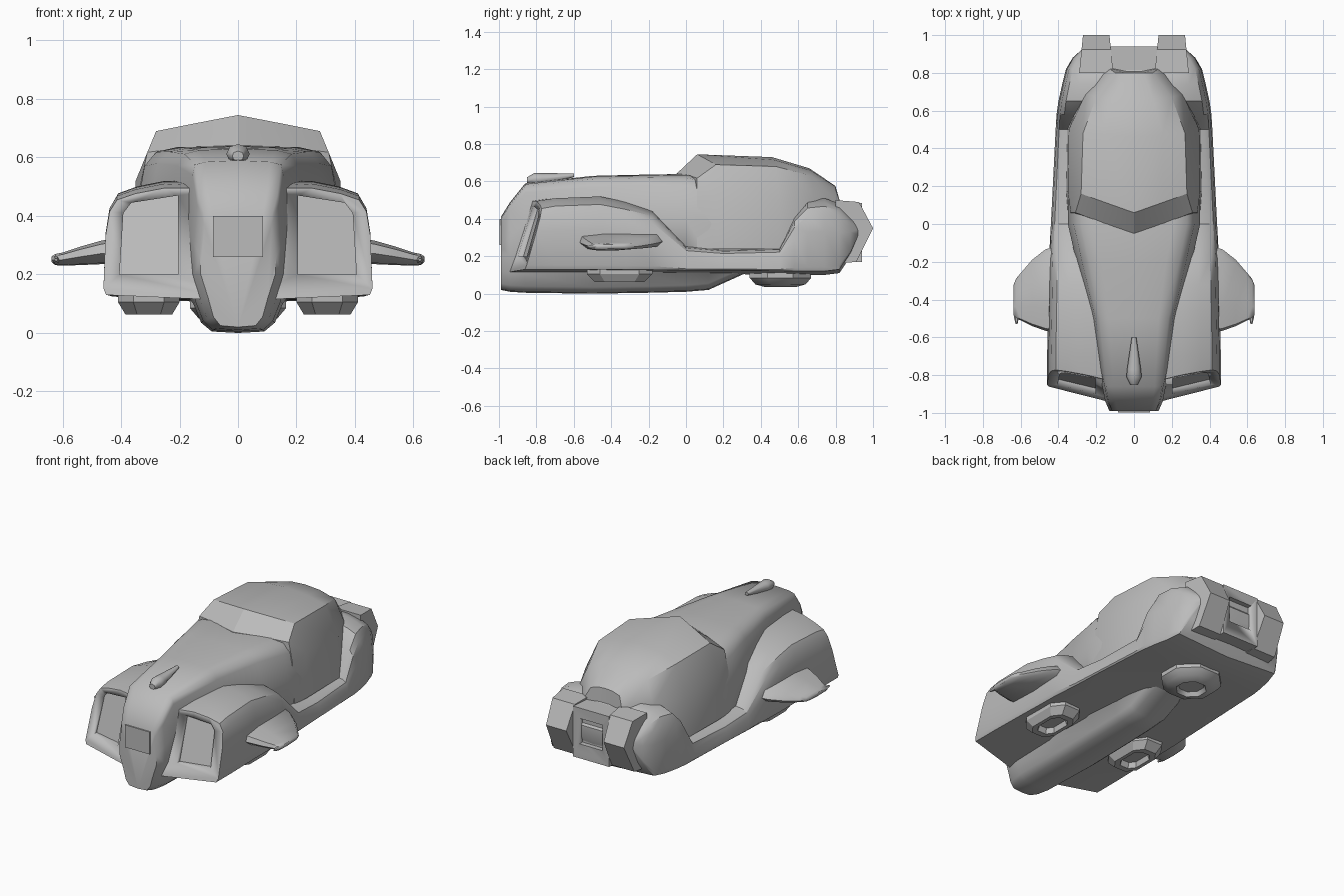
import bpy, bmesh, math

if "Cube" in bpy.data.objects:
    bpy.data.objects.remove(bpy.data.objects["Cube"])

paint = bpy.data.materials.new("grey_paint")
paint.diffuse_color = (.5, .5, .5, 1)
paint.use_nodes = True
paint.node_tree.nodes["Principled BSDF"].inputs["Base Color"].default_value = paint.diffuse_color


def loft(name, secs, closed=False, mirror=True, angle=30):
    """Skin a list of point rings; open half rings run from x=0 to x=0."""
    bm = bmesh.new()
    rows = [[bm.verts.new(p) for p in s] for s in secs]
    n = len(rows[0])
    for a, b in zip(rows, rows[1:]):
        for i in range(n if closed else n - 1):
            j = (i + 1) % n
            bm.faces.new((a[i], a[j], b[j], b[i]))
    bm.faces.new(rows[0])
    bm.faces.new(rows[-1])
    bmesh.ops.recalc_face_normals(bm, faces=bm.faces[:])
    if mirror:
        bmesh.ops.mirror(bm, geom=bm.verts[:] + bm.edges[:] + bm.faces[:],
                         axis='X', merge_dist=0.0005)
    bmesh.ops.recalc_face_normals(bm, faces=bm.faces[:])
    me = bpy.data.meshes.new(name)
    bm.to_mesh(me)
    bm.free()
    me.materials.append(paint)
    ob = bpy.data.objects.new(name, me)
    bpy.context.collection.objects.link(ob)
    bpy.ops.object.select_all(action='DESELECT')
    ob.select_set(True)
    bpy.context.view_layer.objects.active = ob
    bpy.ops.object.shade_smooth_by_angle(angle=math.radians(angle))
    return ob


def cut(target, cutter):
    m = target.modifiers.new("recess", 'BOOLEAN')
    m.operation = 'DIFFERENCE'
    m.solver = 'EXACT'
    m.object = cutter
    cutter.hide_render = True
    cutter.hide_viewport = True


def box(name, x, y0, y1, z0, z1):
    ring = [(-x, z0), (x, z0), (x, z1), (-x, z1)]
    return loft(name, [[(a, y, b) for a, b in ring] for y in (y0, y1)], True, False)


# central fuselage with nose and keel
def body_section(y, zt, zs, wt, ws, w, zb, wk):
    return [(0, y, zt), (wt, y, zt - .005), ((wt + ws) / 2 + .015, y, zt - (zt - zs) * .3),
            (ws, y, zs), (w, y, zs * .7), (w * .98, y, max(.2, zb + .03)),
            (wk * 1.7, y, zb + .1), (wk * 1.4, y, zb + .035), (wk, y, zb + .005), (0, y, zb)]


loft("fuselage", [body_section(*s) for s in [
    (-.99, .41, .37, .085, .115, .13, .02, .06),
    (-.94, .49, .44, .10, .14, .152, .01, .075),
    (-.86, .59, .54, .11, .155, .168, .005, .085),
    (-.50, .63, .57, .13, .205, .235, 0, .09),
    (-.20, .637, .58, .17, .275, .305, .005, .09),
    (.0, .64, .57, .21, .32, .350, .01, .09),
    (.12, .62, .54, .22, .32, .350, .02, .09),
    (.32, .60, .50, .22, .32, .345, .11, .09),
    (.50, .58, .48, .2, .32, .34, .12, .09),
    (.69, .53, .46, .14, .22, .25, .13, .09),
    (.83, .48, .44, .07, .12, .14, .14, .06)]], angle=60)


# lower hull with front and rear fenders
def front_y(x, z):
    return -.975 + .24 * x + .3 * (z - .11)


def hull_section(y, zt, w, zb):
    h = zt - zb
    pts = [(0, zt), (.55, zt), (.76, zt - .05 * h), (.9, zt - .11 * h), (.955, zt - .22 * h),
           (.985, zt - .45 * h), (1, zb + .06 * h), (.98, zb), (0, zb - .02)]
    return [(a * w, front_y(a * w, z) if y is None else y, z) for a, z in pts]


hull = loft("fender_hull", [hull_section(*s) for s in [
    (None, .495, .46, .13), (-.7, .51, .46, .13), (-.46, .52, .455, .13),
    (-.32, .49, .453, .128), (-.18, .45, .45, .128), (0, .26, .44, .125),
    (.2, .24, .43, .125), (.5, .25, .415, .122), (.58, .42, .41, .12),
    (.65, .50, .40, .12), (.74, .51, .38, .12), (.82, .483, .36, .13),
    (.88, .42, .325, .22), (.92, .37, .28, .31)]])

# recessed headlight panels in the fender fronts
lamp = [(.205, .20), (.405, .20), (.392, .41), (.365, .445), (.205, .47)]
cut(hull, loft("headlight_cutter", [[(x, front_y(x, z) + d, z) for x, z in lamp]
                                    for d in (-.06, .03)], True))
box("nose_panel", .085, -.998, -.96, .26, .40)

# faceted canopy and cabin sides with V windshield
loft("canopy", [
    [(0, -.05, .642), (.16, .005, .635), (.31, .06, .618), (.335, .06, .5), (.35, .06, .24), (0, -.05, .24)],
    [(0, .06, .745), (.15, .113, .716), (.28, .16, .69), (.350, .17, .52), (.358, .17, .24), (0, .06, .24)],
    [(0, .46, .73), (.15, .47, .715), (.27, .48, .68), (.345, .5, .5), (.352, .5, .24), (0, .46, .24)],
    [(0, .66, .67), (.1, .665, .66), (.2, .67, .63), (.255, .69, .49), (.27, .7, .24), (0, .66, .24)],
    [(0, .80, .575), (.05, .80, .572), (.10, .80, .555), (.14, .83, .47), (.15, .83, .24), (0, .83, .24)]],
    angle=32)


# stub wings
def wing_section(x, y0, y1, zb, zt):
    t, d = zt - zb, y1 - y0
    return [(x, y0 + f * d, zb + g * t) for f, g in
            ((0, .45), (.03, .85), (.3, 1), (.93, .95), (1, .5), (.94, .2), (.5, 0), (.1, .05))]


loft("stub_wing", [wing_section(*s) for s in [
    (.42, -.575, -.12, .235, .325), (.47, -.565, -.135, .235, .315), (.54, -.54, -.19, .232, .295),
    (.60, -.51, -.26, .230, .275), (.625, -.50, -.29, .232, .27),
    (.637, -.485, -.32, .242, .262)]], True, angle=50)
loft("wing_tip_barb", [[(.622 + r * math.cos(a), y, .25 + r * math.sin(a))
                        for a in [i * math.pi / 3 for i in range(6)]]
                       for y, r in ((-.40, .014), (-.49, .014), (-.53, .005))], True)

# rear thruster pods, pointed in side view
pod = [(.80, .16), (.91, .17), (1.0, .35), (.925, .49), (.80, .50)]
loft("thruster_pod", [[(.2 + s * (.09 - .1 * (y - .8)), y, z) for y, z in pod]
                      for s in (-1, 1)], True, angle=15)

# tail block with square recess
tail = box("tail_block", .125, .7, .94, .17, .485)
cut(tail, box("tail_cutter", .08, .91, 1.0, .26, .42))

# hood ornament
loft("hood_spike", [[(r * math.cos(a), y, z + r * .85 * math.sin(a))
                     for a in [i * math.pi / 4 for i in range(8)]]
                    for y, r, z in ((-.85, .02, .605), (-.81, .04, .612),
                                    (-.77, .037, .613), (-.60, .012, .633))], True, False, 60)


# underside skids and central lift nozzle, each a stack of rings with a hollow
def rings(cx, cy, rx, ry, outline, levels):
    return [[(cx + rx * s * a, cy + ry * s * b, z) for a, b in outline] for z, s in levels]


oblong = [(1, -.6), (1, .6), (.5, 1), (-.5, 1), (-1, .6), (-1, -.6), (-.5, -1), (.5, -1)]
octagon = [(math.cos(math.pi * (i + .5) / 4), math.sin(math.pi * (i + .5) / 4)) for i in range(8)]
loft("landing_skid", rings(.305, -.355, .105, .175, oblong,
     [(.14, 1), (.105, 1), (.063, .76), (.063, .55), (.095, .48)]), True)
loft("lift_nozzle", rings(0, .505, .178, .178, octagon,
     [(.13, 1), (.085, 1), (.05, .82), (.035, .5), (.06, .42)]), True, False, 40)
